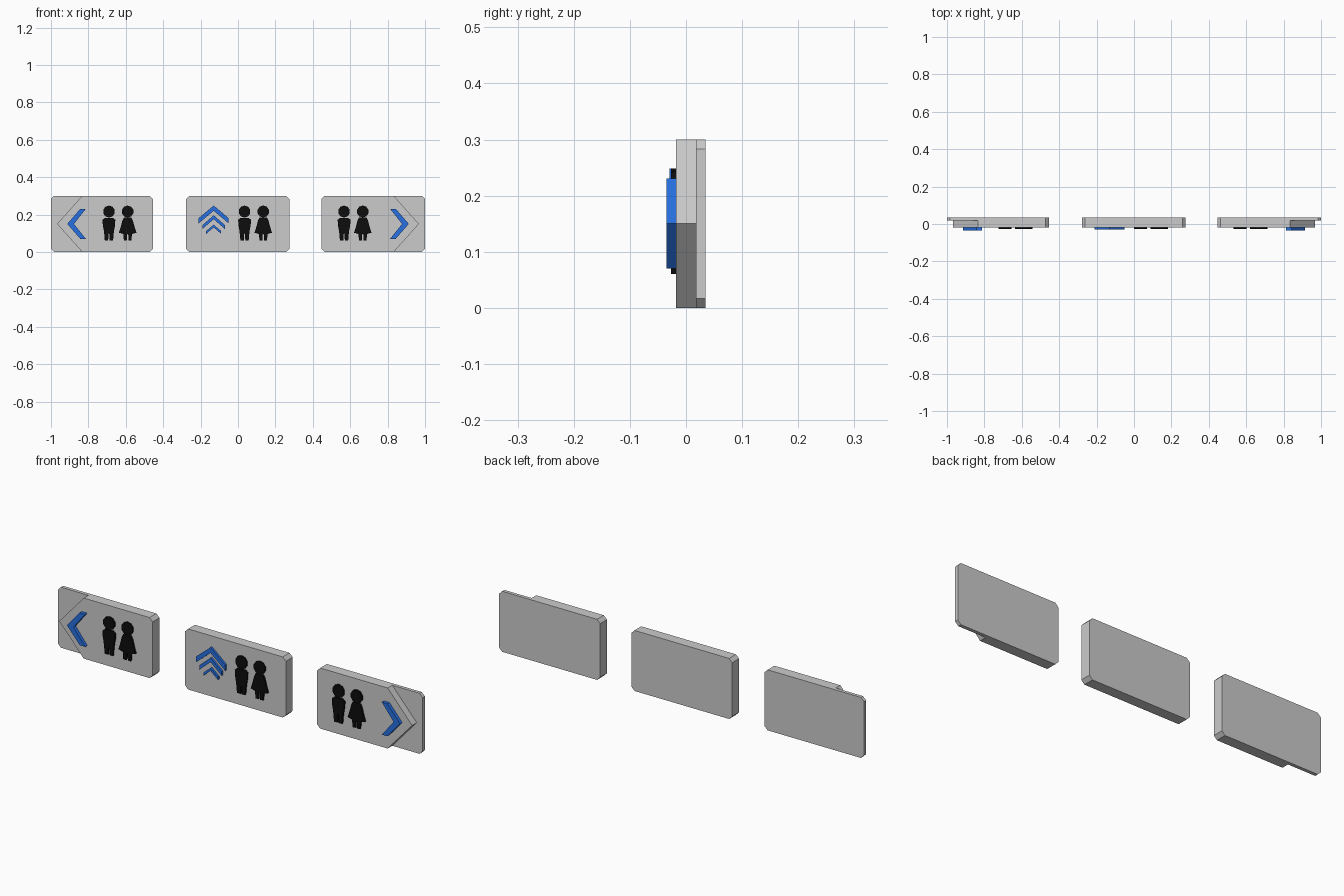
import bpy, bmesh, math

if "Cube" in bpy.data.objects:
    bpy.data.objects.remove(bpy.data.objects["Cube"])


def material(name, rgb):
    m = bpy.data.materials.new(name)
    m.diffuse_color = (*rgb, 1)
    m.use_nodes = True
    m.node_tree.nodes["Principled BSDF"].inputs["Base Color"].default_value = m.diffuse_color
    return m


BLUE = material("blue", (0.02, 0.16, 0.75))
BLACK = material("black", (0.004, 0.004, 0.004))


def extrude(name, outlines, y0, y1, mat=None):
    """Extrude flat (x, z) outlines from y0 back to y1."""
    bm = bmesh.new()
    for pts in outlines:
        face = bm.faces.new([bm.verts.new((x, y0, z)) for x, z in pts])
        res = bmesh.ops.extrude_face_region(bm, geom=[face], use_keep_orig=True)
        for v in res["geom"]:
            if isinstance(v, bmesh.types.BMVert):
                v.co.y = y1
    bmesh.ops.recalc_face_normals(bm, faces=bm.faces)
    me = bpy.data.meshes.new(name)
    bm.to_mesh(me)
    bm.free()
    ob = bpy.data.objects.new(name, me)
    bpy.context.collection.objects.link(ob)
    if mat:
        me.materials.append(mat)
    return ob


def panel(x0, x1, h=0.3, c=0.017):
    return [(x0 + c, 0), (x1 - c, 0), (x1, c), (x1, h - c),
            (x1 - c, h), (x0 + c, h), (x0, h - c), (x0, c)]


def symmetric(half, x):
    """Complete a right-hand half outline about the line at x."""
    return ([(x + a, z) for a, z in half] +
            [(x - a, z) for a, z in reversed(half) if a > 0])


def head(x):
    return [(x + 0.032 * math.cos(i * math.tau / 10 + math.pi / 10),
             0.216 + 0.032 * math.sin(i * math.tau / 10 + math.pi / 10)) for i in range(10)]


BOY = [(0, 0.182), (0.022, 0.182), (0.034, 0.172), (0.033, 0.145), (0.028, 0.118),
       (0.025, 0.095), (0.022, 0.06), (0.004, 0.06), (0.003, 0.095), (0, 0.1)]
GIRL = [(0, 0.184), (0.02, 0.184), (0.028, 0.168), (0.038, 0.13), (0.047, 0.103),
        (0.023, 0.096), (0.02, 0.06), (0.005, 0.06), (0.003, 0.094), (0, 0.096)]


def people(name, boy_x):
    for kind, half, x in (("boy", BOY, boy_x), ("girl", GIRL, boy_x + 0.1)):
        extrude(f"{name}_{kind}_body", [symmetric(half, x)], -0.027, -0.018, BLACK)
        extrude(f"{name}_{kind}_head", [head(x)], -0.027, -0.018, BLACK)


# left and right signs: back plate, arrow-ended front plate, sideways chevron
for name, s in (("left", -1), ("right", 1)):
    inner = 0.455 if s < 0 else 0.446
    extrude(name + "_back_plate", [panel(*sorted((s * inner, s * 1.0)))], 0.018, 0.035)
    front = [(inner + 0.017, 0), (0.833, 0), (0.967, 0.15), (0.833, 0.3),
             (inner + 0.017, 0.3), (inner, 0.283), (inner, 0.017)]
    extrude(name + "_front_plate", [[(s * x, z) for x, z in front]], -0.018, 0.018)
    chevron = [(0.913, 0.15), (0.843, 0.231), (0.813, 0.231),
               (0.877, 0.15), (0.813, 0.07), (0.843, 0.07)]
    extrude(name + "_chevron", [[(s * x, z) for x, z in chevron]], -0.035, -0.018, BLUE)

# middle sign with three stacked chevrons
extrude("middle_plate", [panel(-0.278, 0.275)], -0.018, 0.035)
for i, (apex, w, drop, t) in enumerate(((0.248, 0.08, 0.067, 0.028),
                                        (0.196, 0.06, 0.052, 0.021),
                                        (0.146, 0.04, 0.034, 0.015))):
    half = [(0, apex), (w, apex - drop), (w, apex - drop - t), (0, apex - t)]
    extrude(f"middle_chevron_{i + 1}", [symmetric(half, -0.13)], -0.035 + 0.006, -0.018, BLUE)

# pictogram pairs
people("left", -0.69)
people("middle", 0.035)
people("right", 0.567)
